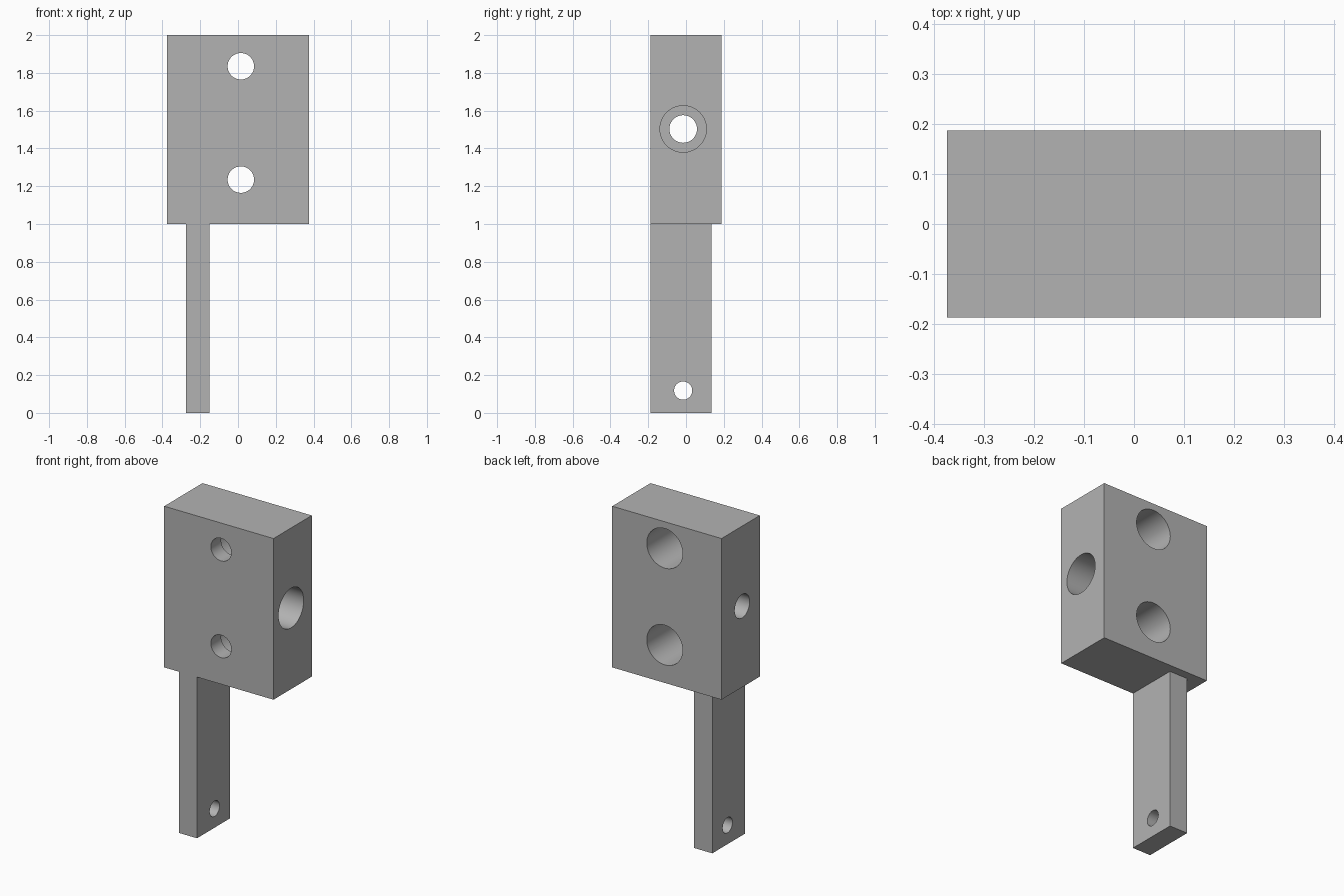
import bpy
import math
from mathutils import Vector

default = bpy.data.objects.get("Cube")
if default:
    bpy.data.objects.remove(default, do_unlink=True)

grey = bpy.data.materials.new("plain grey")
grey.use_nodes = True
grey.diffuse_color = (0.45, 0.45, 0.45, 1)
grey.node_tree.nodes["Principled BSDF"].inputs["Base Color"].default_value = grey.diffuse_color


def box(name, low, high):
    low, high = Vector(low), Vector(high)
    bpy.ops.mesh.primitive_cube_add(size=1, location=(low + high) / 2)
    obj = bpy.context.object
    obj.name = name
    obj.scale = high - low
    bpy.ops.object.transform_apply(location=True, rotation=True, scale=True)
    obj.data.materials.append(grey)
    return obj


def drill(target, axis, radius, start, end, centre):
    """Cut a round hole along x or y; centre gives the other two coordinates."""
    mid, (side, height) = (start + end) / 2, centre
    if axis == "x":
        location, rotation = (mid, side, height), (0, math.pi / 2, 0)
    else:
        location, rotation = (side, mid, height), (math.pi / 2, 0, 0)
    bpy.ops.mesh.primitive_cylinder_add(vertices=64, radius=radius, depth=end - start,
                                        location=location, rotation=rotation)
    cutter = bpy.context.object
    cutter.name = "hole_cutter"
    cutter.hide_render = True
    cutter.data.materials.append(grey)
    bpy.context.view_layer.objects.active = target
    cut = target.modifiers.new("hole", "BOOLEAN")
    cut.operation = "DIFFERENCE"
    cut.solver = "EXACT"
    cut.object = cutter
    bpy.ops.object.modifier_apply(modifier=cut.name)
    bpy.data.objects.remove(cutter, do_unlink=True)


# Main block and the flat bar hanging below it
block = box("mounting_block", (-0.375, -0.1875, 1), (0.375, 0.1875, 2))
bar = box("hanging_bar", (-0.275, -0.1875, 0), (-0.15, 0.135, 1))

# Two holes from front to back, counterbored from the back
for height in (1.235, 1.835):
    drill(block, "y", 0.07, -0.3, 0.3, (0.015, height))
    drill(block, "y", 0.123, -0.087, 0.3, (0.015, height))

# Cross hole, counterbored from the left side
drill(block, "x", 0.073, -0.5, 0.5, (-0.015, 1.503))
drill(block, "x", 0.123, -0.125, 0.5, (-0.015, 1.503))

# Small hole near the foot of the bar
drill(bar, "x", 0.048, -0.4, 0, (-0.015, 0.118))

# Smooth bores, crisp edges
for obj in (block, bar):
    bpy.ops.object.select_all(action="DESELECT")
    obj.select_set(True)
    bpy.context.view_layer.objects.active = obj
    bpy.ops.object.shade_smooth_by_angle(angle=math.radians(30))
